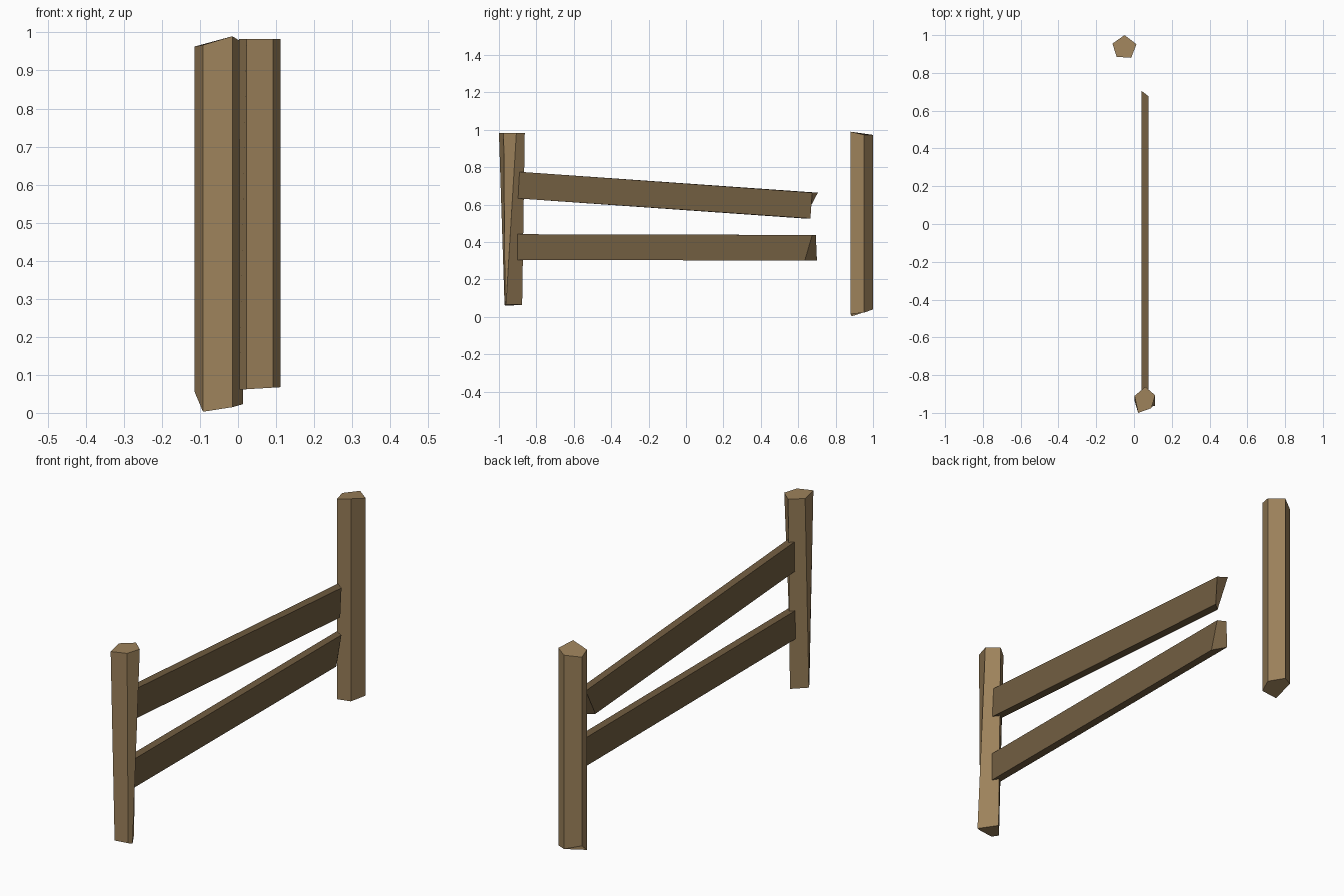
import bpy
import bmesh

cube = bpy.data.objects.get("Cube")
if cube:
    bpy.data.objects.remove(cube, do_unlink=True)


def make_material(name, color):
    mat = bpy.data.materials.new(name)
    mat.use_nodes = True
    mat.diffuse_color = color
    mat.node_tree.nodes["Principled BSDF"].inputs["Base Color"].default_value = color
    return mat


def loft(name, lower, upper, mat):
    """Flat-sided solid between two matching rings of points."""
    bm = bmesh.new()
    a = [bm.verts.new(p) for p in lower]
    b = [bm.verts.new(p) for p in upper]
    n = len(a)
    for i in range(n):
        j = (i + 1) % n
        bm.faces.new((a[i], a[j], b[j], b[i]))
    bm.faces.new(a[::-1])
    bm.faces.new(b)
    bmesh.ops.recalc_face_normals(bm, faces=bm.faces)
    mesh = bpy.data.meshes.new(name)
    bm.to_mesh(mesh)
    bm.free()
    mesh.materials.append(mat)
    obj = bpy.data.objects.new(name, mesh)
    bpy.context.scene.collection.objects.link(obj)
    return obj


post_wood = make_material("light brown wood", (0.337, 0.223, 0.105, 1))
rail_wood = make_material("dark brown wood", (0.17, 0.112, 0.053, 1))

# Rear post: five-sided, with slanted ends
rear_ring = [(-0.092, 0.885), (-0.015, 0.88), (0.013, 0.952), (-0.05, 1.0), (-0.114, 0.955)]
rear_low = [0.003, 0.015, 0.023, 0.04, 0.055]
rear_high = [0.967, 0.99, 0.973, 0.973, 0.963]
loft("rear_post",
     [(x, y, z) for (x, y), z in zip(rear_ring, rear_low)],
     [(x, y, z) for (x, y), z in zip(rear_ring, rear_high)], post_wood)

# Front post: five-sided, narrowing towards the foot
foot = [(0.022, -0.97), (0.092, -0.967), (0.112, -0.962), (0.06, -0.876), (0.004, -0.94)]
head = [(0.022, -1.0), (0.092, -0.975), (0.112, -0.907), (0.06, -0.862), (0.003, -0.91)]
loft("front_post",
     [(x, y, 0.061 + 0.06 * (x - 0.003)) for x, y in foot],
     [(x, y, 0.983) for x, y in head], post_wood)


# Rails: planks set into the front post, with broken rear ends
def rail(name, start, end, cut):
    """start and end are (bottom, top) heights; cut is the end y of each corner."""
    x0, x1, y0 = 0.04, 0.078, -0.91
    front = [(x0, y0, start[0]), (x1, y0, start[0]), (x1, y0, start[1]), (x0, y0, start[1])]
    rear = [(x0, cut[0], end[0]), (x1, cut[1], end[0]),
            (x1, cut[2], end[1]), (x0, cut[3], end[1])]
    loft(name, front, rear, rail_wood)


rail("upper_rail", (0.634, 0.777), (0.526, 0.664), (0.632, 0.665, 0.675, 0.705))
rail("lower_rail", (0.305, 0.442), (0.301, 0.438), (0.7, 0.635, 0.675, 0.694))
